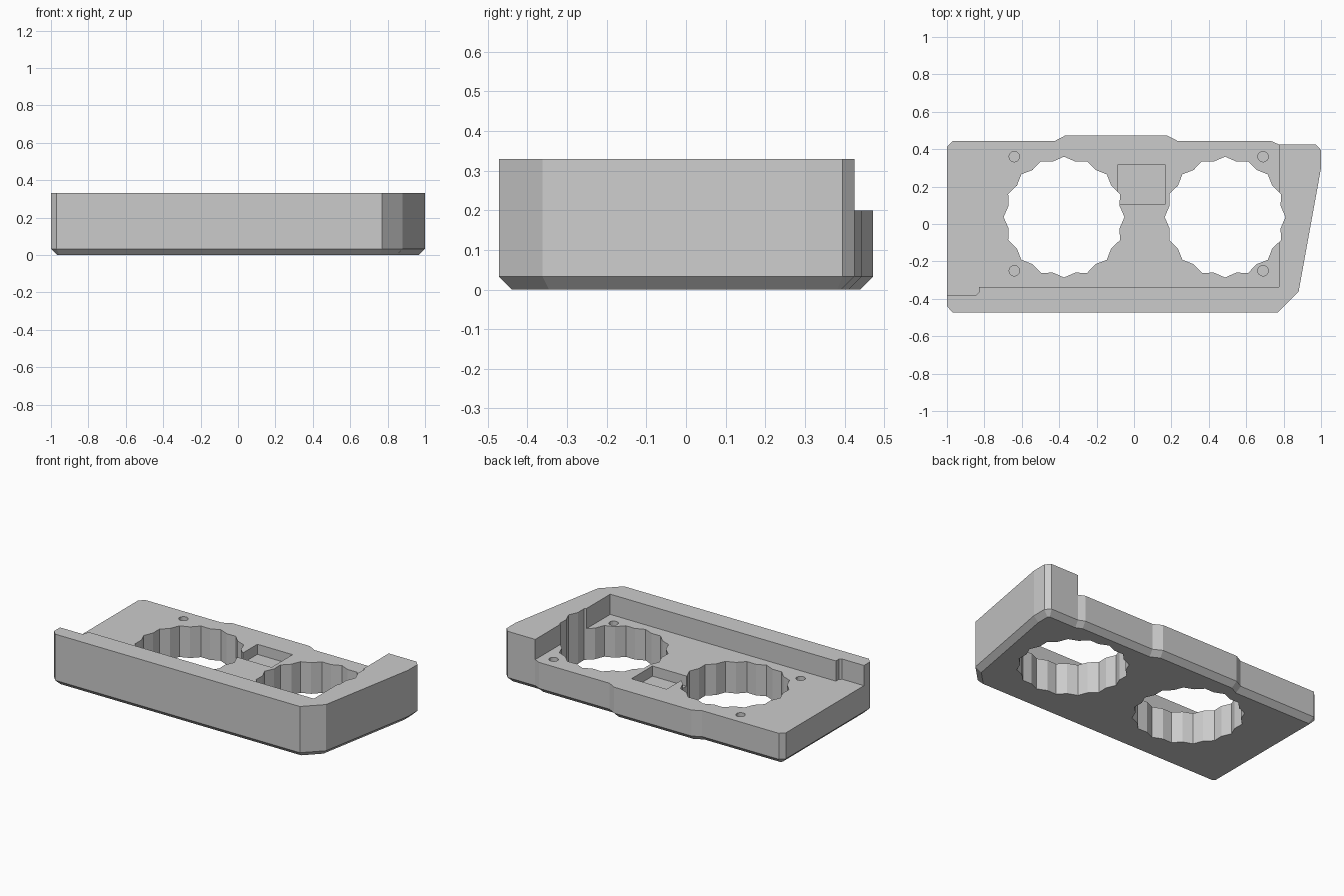
import bpy, bmesh, math
from mathutils import Vector

if "Cube" in bpy.data.objects:
    bpy.data.objects.remove(bpy.data.objects["Cube"])

FLOOR, TOP, CHAMFER = 0.2, 0.33, 0.033

grey = bpy.data.materials.new("grey plastic")
grey.diffuse_color = (0.6, 0.6, 0.6, 1)
grey.use_nodes = True
grey.node_tree.nodes["Principled BSDF"].inputs["Base Color"].default_value = grey.diffuse_color


def inset(points, d):
    """Move a counter-clockwise outline inwards by d with mitred corners."""
    result = []
    for i, p in enumerate(points):
        p = Vector(p)
        a = (p - Vector(points[i - 1])).normalized()
        b = (Vector(points[(i + 1) % len(points)]) - p).normalized()
        na, nb = Vector((-a.y, a.x)), Vector((-b.y, b.x))
        result.append(p + (na + nb) * d / (1 + na.dot(nb)))
    return result


def loft(name, layers):
    """Closed solid through a stack of (outline, height) layers."""
    bm = bmesh.new()
    rings = [[bm.verts.new((p[0], p[1], z)) for p in pts] for pts, z in layers]
    n = len(rings[0])
    for low, high in zip(rings, rings[1:]):
        for i in range(n):
            j = (i + 1) % n
            bm.faces.new((low[i], low[j], high[j], high[i]))
    bm.faces.new(rings[0][::-1])
    bm.faces.new(rings[-1])
    bmesh.ops.recalc_face_normals(bm, faces=bm.faces)
    mesh = bpy.data.meshes.new(name)
    bm.to_mesh(mesh)
    bm.free()
    mesh.materials.append(grey)
    obj = bpy.data.objects.new(name, mesh)
    bpy.context.collection.objects.link(obj)
    return obj


def cut(target, name, points, z0, z1):
    """Subtract a prism from the target, then remove the cutter."""
    cutter = loft(name, [(points, z0), (points, z1)])
    cutter.hide_render = True
    mod = target.modifiers.new(name, 'BOOLEAN')
    mod.operation, mod.solver, mod.object = 'DIFFERENCE', 'EXACT', cutter
    bpy.context.view_layer.objects.active = target
    bpy.ops.object.modifier_apply(modifier=mod.name)
    bpy.data.objects.remove(cutter)


def ring(cx, cy, radii, n):
    """Polygon whose radius cycles through the given radii."""
    return [(cx + radii[i % len(radii)] * math.cos(i * math.tau / n),
             cy + radii[i % len(radii)] * math.sin(i * math.tau / n)) for i in range(n)]


# Housing body with a chamfered underside
outline = [(-1, -0.44), (-0.97, -0.472), (0.77, -0.472), (0.88, -0.362), (1, 0.3),
           (1, 0.395), (0.972, 0.425), (0.775, 0.425), (0.735, 0.443), (0.235, 0.443),
           (0.18, 0.472), (-0.37, 0.472), (-0.425, 0.443), (-0.97, 0.443), (-1, 0.413)]
housing = loft("housing", [(inset(outline, CHAMFER), 0), (outline, CHAMFER), (outline, TOP)])

# Recess above the floor, leaving the front and right walls
recess = [(-1.2, -0.38), (-0.845, -0.38), (-0.83, -0.367), (-0.83, -0.337),
          (0.775, -0.337), (0.775, 0.7), (-1.2, 0.7)]
cut(housing, "recess_cutter", recess, FLOOR, 0.6)

# Two scalloped through holes
for cx in (-0.374, 0.487):
    cut(housing, "scalloped_hole_cutter", ring(cx, 0.037, (0.323, 0.303), 32), -0.2, 0.6)

# Shallow rectangular pocket between the holes
pocket = [(-0.085, 0.105), (0.165, 0.105), (0.165, 0.318), (-0.085, 0.318)]
cut(housing, "pocket_cutter", pocket, FLOOR - 0.065, 0.6)

# Blind screw holes
for x in (-0.64, 0.69):
    for y in (-0.25, 0.36):
        cut(housing, "screw_hole_cutter", ring(x, y, (0.028,), 16), FLOOR - 0.12, 0.6)
